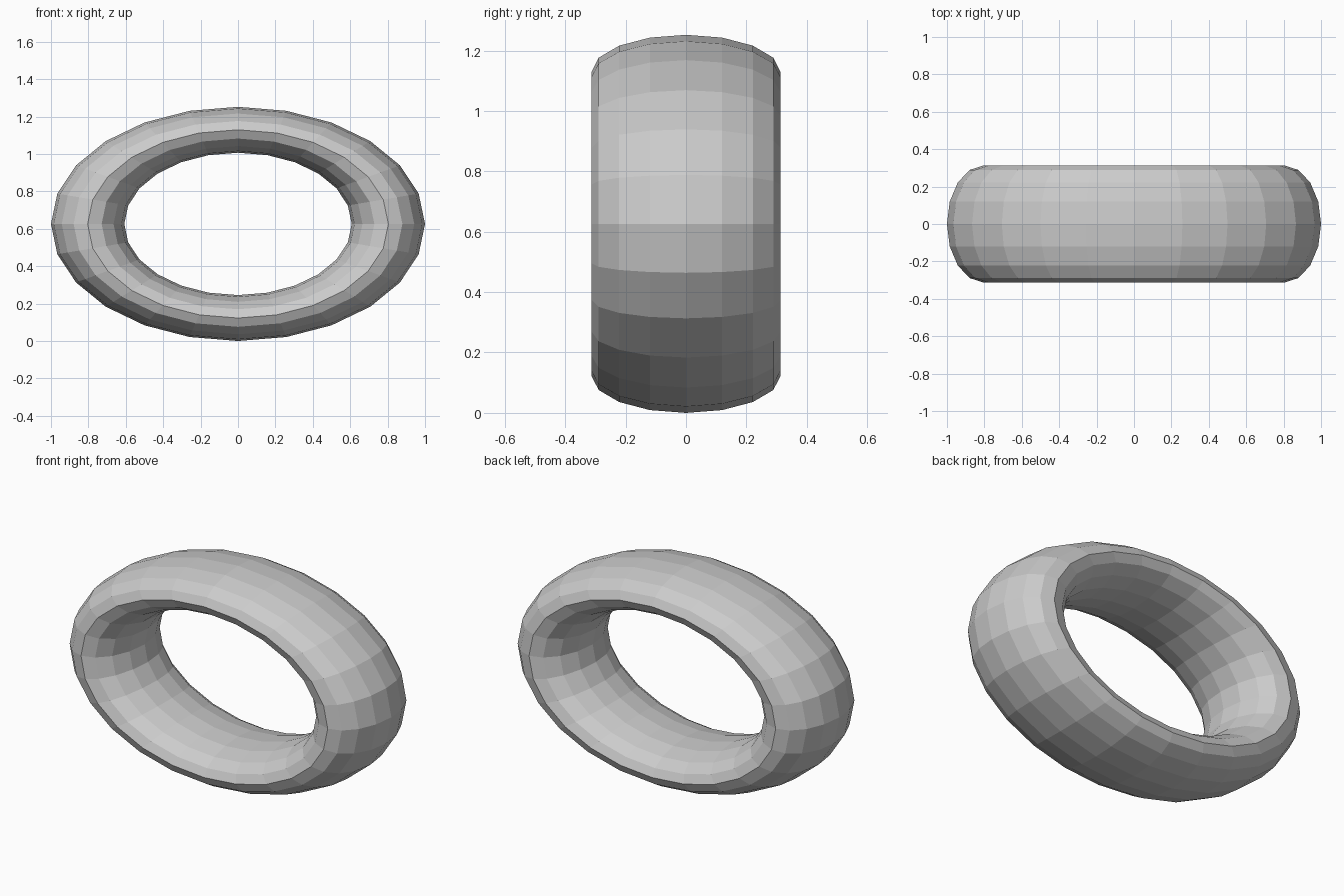
import bpy
from math import pi

if "Cube" in bpy.data.objects:
    bpy.data.objects.remove(bpy.data.objects["Cube"])

# Faceted ring: round torus, turned upright, then stretched to an oval
MAJOR, MINOR = 0.804, 0.196
HALF_DEPTH, HEIGHT_RATIO = 0.313, 0.626

bpy.ops.mesh.primitive_torus_add(major_radius=MAJOR, minor_radius=MINOR,
                                 major_segments=24, minor_segments=16)
ring = bpy.context.object
ring.name = "oval_ring"

# Local z is the ring axis, which becomes y once upright
ring.scale = (1, HEIGHT_RATIO, HALF_DEPTH / MINOR)
ring.rotation_euler = (pi / 2, 0, 0)
ring.location = (0, 0, HEIGHT_RATIO)
bpy.ops.object.transform_apply(location=True, rotation=True, scale=True)
bpy.ops.object.shade_flat()
